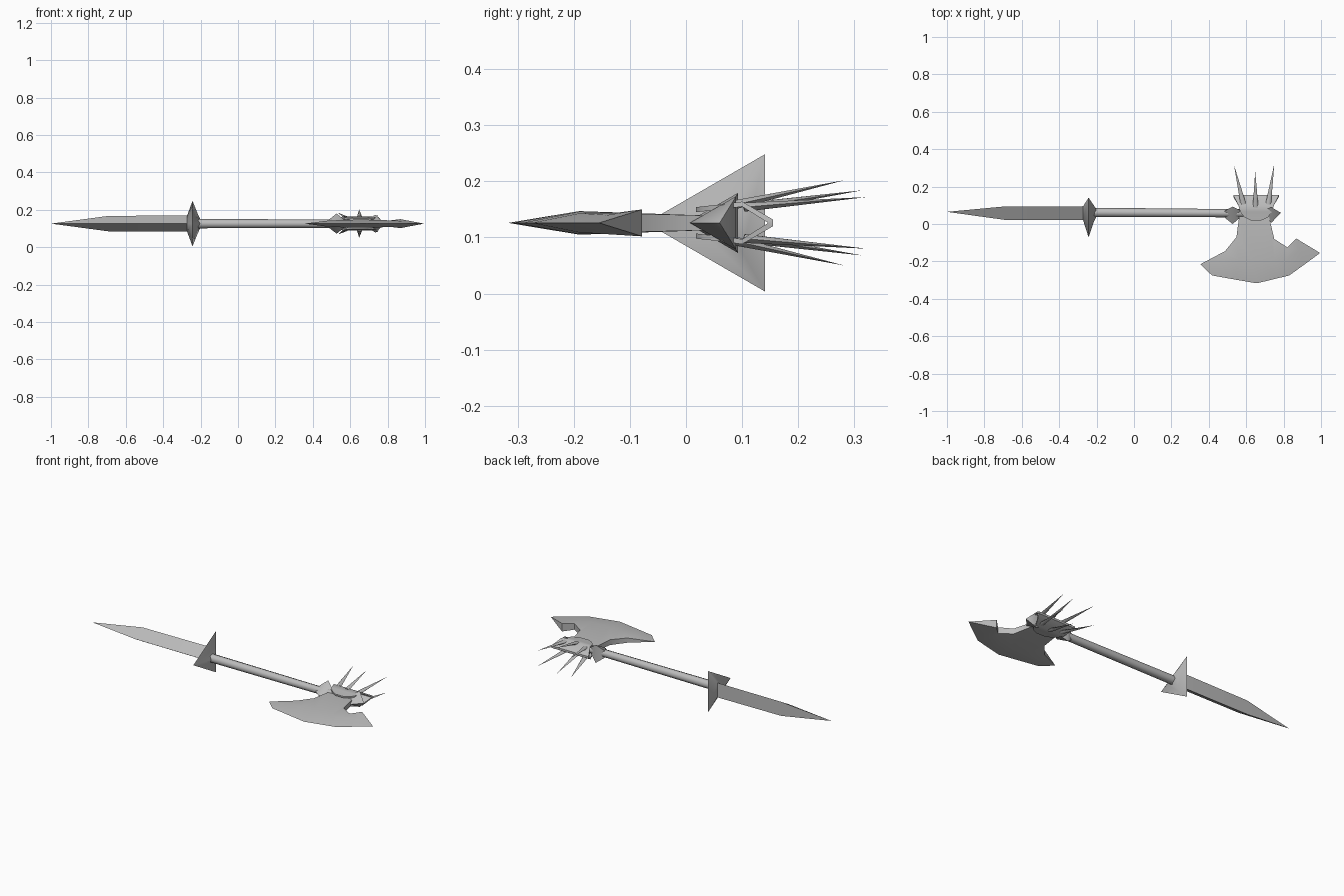
import bpy, bmesh, math
from mathutils import Vector

if "Cube" in bpy.data.objects:
    bpy.data.objects.remove(bpy.data.objects["Cube"])

ZC = 0.126  # height of the weapon's mid plane

steel = bpy.data.materials.new("grey_steel")
steel.diffuse_color = (0.5, 0.5, 0.5, 1)
steel.use_nodes = True
steel.node_tree.nodes["Principled BSDF"].inputs["Base Color"].default_value = steel.diffuse_color


def loft(name, rings, angle=60, closed=True):
    """Skin a list of equal-length point rings; end rings are capped."""
    bm = bmesh.new()
    vs = [[bm.verts.new(p) for p in r] for r in rings]
    n = len(rings[0])
    for a, b in zip(vs, vs[1:]):
        for i in range(n):
            j = (i + 1) % n
            bm.faces.new((a[i], a[j], b[j], b[i]))
    bm.faces.new(vs[0][::-1])
    bm.faces.new(vs[-1])
    bmesh.ops.remove_doubles(bm, verts=bm.verts, dist=0.0004)
    bmesh.ops.dissolve_degenerate(bm, edges=bm.edges, dist=0.0002)
    bmesh.ops.recalc_face_normals(bm, faces=bm.faces)
    me = bpy.data.meshes.new(name)
    bm.to_mesh(me)
    bm.free()
    ob = bpy.data.objects.new(name, me)
    bpy.context.collection.objects.link(ob)
    me.materials.append(steel)
    bpy.ops.object.select_all(action='DESELECT')
    ob.select_set(True)
    bpy.context.view_layer.objects.active = ob
    bpy.ops.object.shade_smooth_by_angle(angle=math.radians(angle))
    return ob


def ring(x, y, r, n):
    """Polygon across the shaft with one corner pointing to -y."""
    return [(x, y - r * math.cos(2 * math.pi * i / n),
             ZC + r * math.sin(2 * math.pi * i / n)) for i in range(n)]


def along_x(name, sections, n, angle=60):
    return loft(name, [ring(x, y, r, n) for x, y, r in sections], angle)


# Handle
along_x("shaft", [(-0.23, 0.062, 0.025), (0.50, 0.058, 0.022), (0.72, 0.058, 0.022)], 8)

# Three-sided spear blade at the butt, with its triangular guard
along_x("butt_blade", [(-1.0, 0.065, 0.0), (-0.69, 0.07, 0.048), (-0.23, 0.07, 0.05)], 3)
along_x("butt_guard", [(-0.272, 0.07, 0.05), (-0.243, 0.07, 0.141),
                       (-0.215, 0.07, 0.06), (-0.203, 0.066, 0.03)], 3)

# Triangular collars either side of the head, and the end point
along_x("inner_collar", [(0.485, 0.058, 0.024), (0.527, 0.062, 0.062), (0.57, 0.06, 0.024)], 3)
along_x("outer_collar", [(0.69, 0.06, 0.024), (0.735, 0.062, 0.055), (0.785, 0.06, 0.0)], 3)

# Crown: folded fan-shaped shell around the shaft (y, half width, height above mid plane)
half = [(0.018, 0.025, 0.028), (0.035, 0.062, 0.030), (0.065, 0.085, 0.033),
        (0.10, 0.095, 0.038), (0.155, 0.122, 0.006)]
profile = half + [(y, w, -h) for y, w, h in reversed(half)]
rings = []
for y, w, h in profile:
    s = 1 if h > 0 else -1
    # shell thickness goes inwards, towards the shaft
    yi, hi = (y - 0.010, h - s * 0.005) if y > 0.12 else (y, h - s * 0.009)
    rings.append([(0.653 - w, y, ZC + h), (0.653 + w, y, ZC + h),
                  (0.653 + w, yi, ZC + hi), (0.653 - w, yi, ZC + hi)])
loft("crown", rings, 40)

# Six back spikes: three above and three below
spikes = [((0.585, 0.105, 0.028), (0.535, 0.314, 0.058)),
          ((0.650, 0.090, 0.033), (0.648, 0.282, 0.076)),
          ((0.718, 0.105, 0.028), (0.750, 0.322, 0.046))]
for i, (base, tip) in enumerate(spikes):
    for s, side in ((1, "upper"), (-1, "lower")):
        b = Vector((base[0], base[1], ZC + s * base[2]))
        t = Vector((tip[0], tip[1], ZC + s * tip[2]))
        q = (t - b).to_track_quat('Z', 'Y')
        circle = [b + q @ Vector((0.015 * math.cos(a), 0.009 * math.sin(a), 0))
                  for a in (k * math.pi / 3 for k in range(6))]
        loft(f"{side}_spike_{i + 1}", [circle, [t] * 6])

# Axe blade: columns from one horn to the other,
# each (back x, y, half thickness), (middle ...), (cutting edge x, y)
columns = [
    ((0.355, -0.215, 0), (0.355, -0.215, 0), (0.355, -0.215)),
    ((0.487, -0.145, 0.014), (0.470, -0.200, 0.015), (0.417, -0.275)),
    ((0.548, -0.070, 0.016), (0.560, -0.190, 0.020), (0.540, -0.297)),
    ((0.562, 0.040, 0.013), (0.635, -0.190, 0.021), (0.655, -0.317)),
    ((0.722, 0.040, 0.013), (0.680, -0.190, 0.021), (0.690, -0.309)),
    ((0.750, -0.080, 0.016), (0.750, -0.190, 0.020), (0.760, -0.292)),
    ((0.820, -0.125, 0.018), (0.820, -0.190, 0.017), (0.830, -0.275)),
    ((0.868, -0.078, 0.024), (0.885, -0.140, 0.014), (0.912, -0.216)),
    ((0.995, -0.155, 0), (0.995, -0.155, 0), (0.995, -0.155)),
]
rings = []
for b, m, e in columns:
    rings.append([(b[0], b[1], ZC + b[2]), (m[0], m[1], ZC + m[2]), (e[0], e[1], ZC),
                  (m[0], m[1], ZC - m[2]), (b[0], b[1], ZC - b[2])])
loft("axe_blade", rings, 50)
